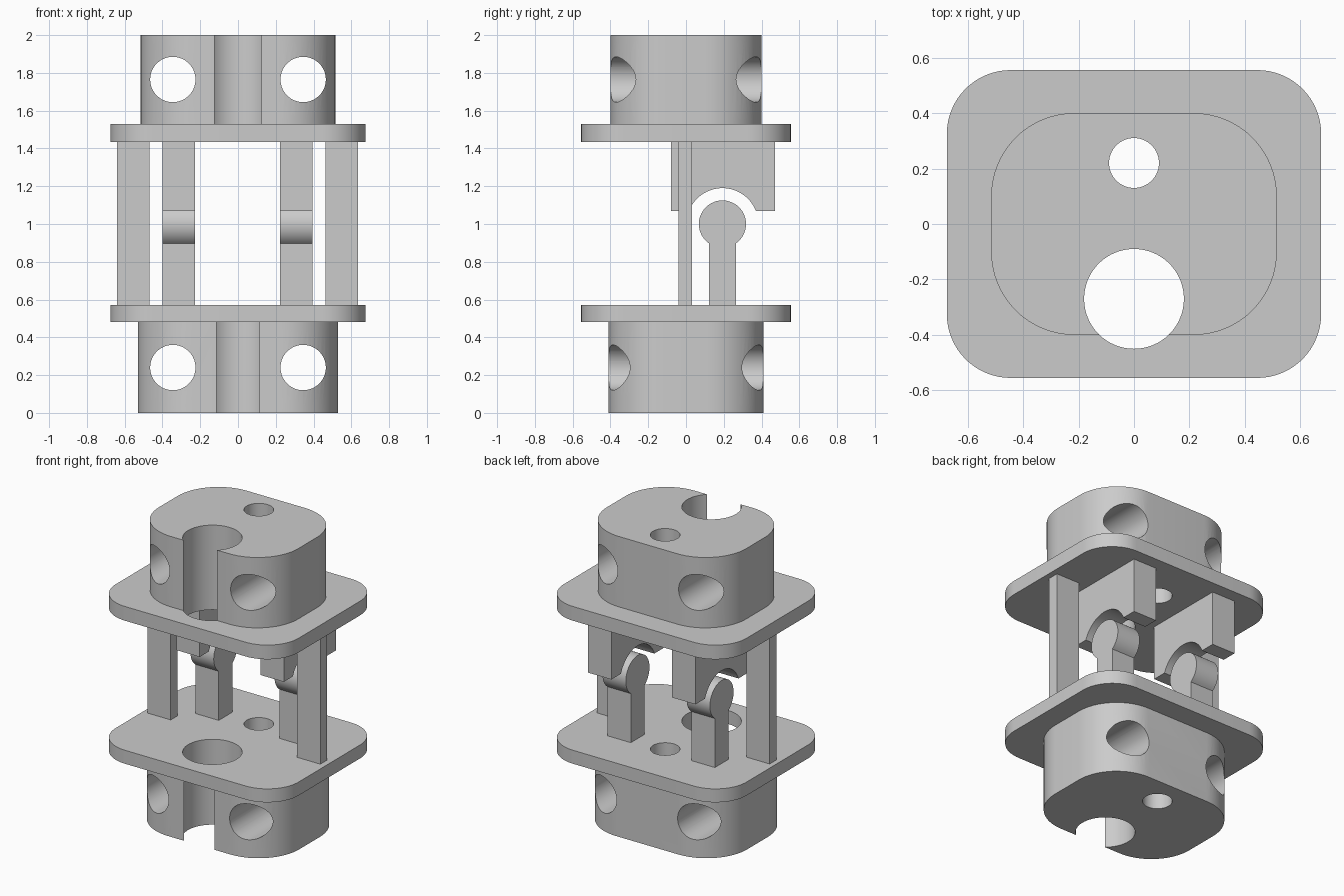
import bpy, bmesh
from math import cos, sin, pi, radians, asin
from mathutils import Vector

default = bpy.data.objects.get("Cube")
if default:
    bpy.data.objects.remove(default, do_unlink=True)

# Material
grey = bpy.data.materials.new("plain grey")
grey.use_nodes = True
grey.diffuse_color = (0.6, 0.6, 0.6, 1)
grey.node_tree.nodes["Principled BSDF"].inputs["Base Color"].default_value = (0.6, 0.6, 0.6, 1)


def arc(cx, cy, r, start, end, steps):
    """Points on an arc, angles in radians."""
    return [(cx + r * cos(start + (end - start) * i / steps),
             cy + r * sin(start + (end - start) * i / steps)) for i in range(steps + 1)]


def rounded_rect(hx, hy, r):
    pts = []
    for k, (sx, sy) in enumerate([(1, 1), (-1, 1), (-1, -1), (1, -1)]):
        pts += arc(sx * (hx - r), sy * (hy - r), r, k * pi / 2, (k + 1) * pi / 2, 16)
    return pts


def prism(name, profile, axis, low, high):
    """Extrude a 2D profile along an axis; the profile fills the other two axes in order."""
    def place(p, t):
        co = list(p)
        co.insert("xyz".index(axis), t)
        return Vector(co)

    bm = bmesh.new()
    face = bm.faces.new([bm.verts.new(place(p, low)) for p in profile])
    ext = bmesh.ops.extrude_face_region(bm, geom=[face])
    top = [g for g in ext["geom"] if isinstance(g, bmesh.types.BMVert)]
    bmesh.ops.translate(bm, verts=top, vec=place((0, 0), high - low))
    bmesh.ops.recalc_face_normals(bm, faces=bm.faces)
    mesh = bpy.data.meshes.new(name)
    bm.to_mesh(mesh)
    bm.free()
    mesh.materials.append(grey)
    ob = bpy.data.objects.new(name, mesh)
    bpy.context.collection.objects.link(ob)
    return ob


def activate(ob):
    bpy.ops.object.select_all(action="DESELECT")
    ob.select_set(True)
    bpy.context.view_layer.objects.active = ob


def smooth(ob):
    activate(ob)
    bpy.ops.object.shade_smooth_by_angle(angle=radians(30))


def drill(ob, x, y, r, axis, low, high):
    """Cut a round hole through the object."""
    cutter = prism("cutter", arc(x, y, r, 0, 2 * pi, 64)[:-1], axis, low, high)
    cutter.hide_render = True
    activate(ob)
    mod = ob.modifiers.new("hole", "BOOLEAN")
    mod.operation, mod.solver, mod.object = "DIFFERENCE", "EXACT", cutter
    bpy.ops.object.modifier_apply(modifier=mod.name)
    bpy.data.objects.remove(cutter, do_unlink=True)


# End blocks and flange plates, with the two shared vertical bores
layers = [
    ("lower_block", 0.53, 0.41, 0.30, 0.0, 0.48, 0.24),
    ("lower_plate", 0.675, 0.555, 0.23, 0.48, 0.57, None),
    ("upper_plate", 0.675, 0.555, 0.23, 1.435, 1.53, None),
    ("upper_block", 0.515, 0.40, 0.30, 1.53, 2.0, 1.765),
]
for name, hx, hy, r, z0, z1, hole_z in layers:
    part = prism(name, rounded_rect(hx, hy, r), "z", z0, z1)
    drill(part, 0, -0.27, 0.18, "z", z0 - 0.1, z1 + 0.1)
    drill(part, 0, 0.22, 0.09, "z", z0 - 0.1, z1 + 0.1)
    # Cross holes running front to back
    if hole_z:
        for x in (-0.345, 0.345):
            drill(part, x, hole_z, 0.12, "y", -0.7, 0.7)
    smooth(part)

# Joint profiles in the y-z plane
JY, JZ, BALL, CUP = 0.193, 1.0, 0.125, 0.19
STEM = 0.072
neck = -pi / 2 + asin(STEM / BALL)
pin_profile = [(JY - STEM, 0.57), (JY + STEM, 0.57)] + arc(JY, JZ, BALL, neck, pi - neck, 40)
lip = asin(0.07 / CUP)
cup_profile = ([(-0.08, 1.435), (-0.08, 1.07)] + arc(JY, JZ, CUP, pi - lip, lip, 32)
               + [(0.47, 1.07), (0.47, 1.435)])
post_profile = [(-0.04, 0.57), (0.033, 0.57), (0.033, 1.435), (-0.04, 1.435)]

# Left and right posts, hinge pins and hinge cups
for side, joint_x, post_x in (("right", -0.313, -0.555), ("left", 0.308, 0.55)):
    prism(side + "_post", post_profile, "x", post_x - 0.086, post_x + 0.086)
    smooth(prism(side + "_hinge_pin", pin_profile, "x", joint_x - 0.086, joint_x + 0.086))
    smooth(prism(side + "_hinge_cup", cup_profile, "x", joint_x - 0.086, joint_x + 0.086))
